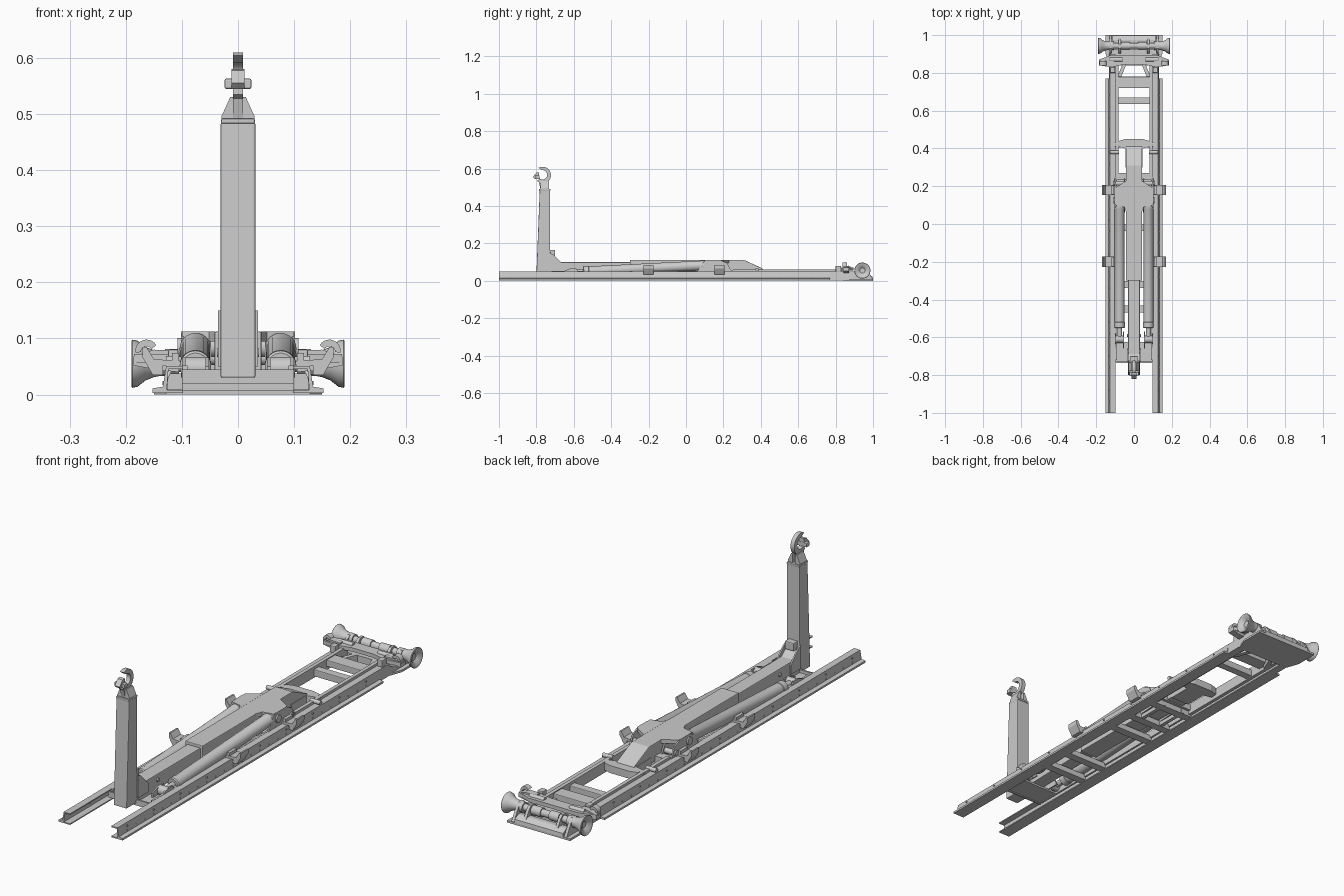
import bpy, bmesh, math
from mathutils import Vector


def finish(name, bm, smooth=False, bevel=0):
    bmesh.ops.recalc_face_normals(bm, faces=bm.faces[:])
    me = bpy.data.meshes.new(name)
    bm.to_mesh(me)
    bm.free()
    ob = bpy.data.objects.new(name, me)
    bpy.context.collection.objects.link(ob)
    if bevel:
        m = ob.modifiers.new("Bevel", 'BEVEL')
        m.width, m.segments = bevel, 2
    if smooth:
        bpy.ops.object.select_all(action='DESELECT')
        ob.select_set(True)
        bpy.context.view_layer.objects.active = ob
        bpy.ops.object.shade_smooth_by_angle()
    return ob


def prism(name, pts, a, b, axis='x', smooth=False, bevel=0):
    """Extrude a 2D outline from a to b along an axis."""
    place = {'x': lambda p, d: (d, p[0], p[1]),
             'y': lambda p, d: (p[0], d, p[1]),
             'z': lambda p, d: (p[0], p[1], d)}[axis]
    bm = bmesh.new()
    lo = [bm.verts.new(place(p, a)) for p in pts]
    hi = [bm.verts.new(place(p, b)) for p in pts]
    bm.faces.new(lo)
    bm.faces.new(hi[::-1])
    n = len(pts)
    for i in range(n):
        j = (i + 1) % n
        bm.faces.new((lo[i], lo[j], hi[j], hi[i]))
    return finish(name, bm, smooth, bevel)


def box(name, x0, x1, y0, y1, z0, z1, bevel=0):
    return prism(name, [(x0, y0), (x1, y0), (x1, y1), (x0, y1)], z0, z1, 'z', bevel=bevel)


def turned(name, start, end, prof, n=32):
    """Turn (distance, radius) pairs round the line start-end, capped both ends."""
    s, d = Vector(start), (Vector(end) - Vector(start)).normalized()
    q = d.to_track_quat('Z', 'Y')
    bm = bmesh.new()
    rings = [[bm.verts.new(s + q @ Vector((r * math.cos(2 * math.pi * i / n),
             r * math.sin(2 * math.pi * i / n), t))) for i in range(n)] for t, r in prof]
    bm.faces.new(rings[0])
    bm.faces.new(rings[-1][::-1])
    for A, B in zip(rings, rings[1:]):
        for i in range(n):
            j = (i + 1) % n
            bm.faces.new((A[i], A[j], B[j], B[i]))
    return finish(name, bm, True)


def rod(name, start, end, r, n=24):
    return turned(name, start, end, [(0, r), ((Vector(end) - Vector(start)).length, r)], n)


def arc(cy, cz, r, a0, a1, n):
    return [(cy + r * math.cos(math.radians(a0 + (a1 - a0) * i / n)),
             cz + r * math.sin(math.radians(a0 + (a1 - a0) * i / n))) for i in range(n + 1)]


def flip(pts, s):
    return [(s * x, v) for x, v in pts]


# L-shaped hook arm: upright mast and horizontal boom
prism("hook_arm", [(-.80, .03), (-.782, .485), (-.727, .485), (-.727, .16), (-.72, .125), (-.69, .10),
                   (-.25, .10), (-.25, .04), (-.70, .03)], -.031, .031, bevel=.003)
box("arm_corner_lug", -.022, .022, -.73, -.70, .13, .165, .004)
for s in (-1, 1):
    prism("arm_corner_gusset", [(-.73, .05), (-.73, .15), (-.71, .14), (-.66, .09), (-.66, .05)],
          s * .03, s * .036)
    rod("boom_pin", (s * .03, -.59, .075), (s * .037, -.59, .075), .008)
# mast cap and neck
box("mast_collar", -.03, .03, -.785, -.725, .483, .492, .002)
for s in (-1, 1):
    prism("hook_neck_cheek", flip([(.006, .49), (.029, .49), (.029, .497), (.014, .53), (.006, .53)], s),
          -.778, -.732, 'y')
# hook: C shape opening forwards, with safety latch
hook = arc(-.767, .565, .045, 118, -70, 20) + [(-.742, .49), (-.778, .49), (-.787, .528), (-.797, .535)]
prism("hook", hook + arc(-.767, .567, .025, -125, 100, 20), -.009, .009, smooth=True)
box("latch_crossbar", -.024, .024, -.805, -.783, .545, .563, .003)
prism("latch_flap", [(-.82, .555), (-.81, .545), (-.785, .56), (-.785, .58), (-.80, .578)], -.012, .012)
# sliding sleeve and its sloping tail
prism("boom_sleeve", [(-.30, .112), (.31, .112), (.41, .066), (.42, .04), (.30, .035), (-.30, .035)],
      -.042, .042, bevel=.003)
prism("sleeve_tail", [(-.045, .30), (-.045, .40), (-.085, .41), (-.08, .44), (-.045, .45),
                      (.045, .45), (.08, .44), (.085, .41), (.045, .40), (.045, .30)], .03, .062, 'z')
rod("rear_arm_pivot", (-.10, .42, .045), (.10, .42, .045), .014)

# outer rail profile (x, z): channel open inwards with a splayed outer foot
RAIL = [(.098, .051), (.128, .051), (.134, .014), (.152, .011), (.152, .003), (.098, .003),
        (.098, .008), (.127, .008), (.124, .046), (.098, .046)]
REAR = [(.098, .051), (.128, .051), (.132, .003), (.098, .003), (.098, .008), (.126, .008),
        (.124, .046), (.098, .046)]
for s in (-1, 1):
    prism("outer_rail", flip(RAIL, s), -1, .77, 'y')
    prism("outer_rail_rear", flip(REAR, s), .77, .90, 'y')
    # bolt rows on the rail
    for i in range(28):
        y = -.94 + i * .06
        for z in (.021, .039):
            if z < .03 or i % 3 == 0:
                rod("rail_bolt", (s * .126, y, z), (s * .1345, y, z), .0035, 8)
    # inner tipping-frame rails
    box("tipping_rail", s * .083, s * .099, .25, .86, .015, .062)
    box("inner_slide_rail", s * .09, s * .099, -.72, .25, .02, .052)
    # container guide saddles
    for y in (-.20, .18):
        prism("guide_saddle", flip([(.10, .051), (.135, .051), (.135, .035), (.152, .035), (.170, .066),
              (.170, .085), (.163, .085), (.15, .063), (.10, .06)], s), y - .027, y + .027, 'y')
        box("guide_stop", s * .105, s * .118, y - .025, y + .025, .058, .074)
    # lift cylinders, rods and end eyes
    lo, hi = Vector((s * .076, -.55, .050)), Vector((s * .076, .11, .083))
    L = (hi - lo).length
    turned("lift_cylinder", lo, hi, [(0, .024), (.004, .028), (.03, .028), (.032, .026),
           (L - .03, .026), (L - .025, .028), (L, .025)])
    rod("cylinder_rod", (s * .076, -.62, .047), lo, .013)
    rod("rod_eye", (s * .058, -.61, .047), (s * .094, -.61, .047), .02)
    for x in (.052, .094):
        prism("rod_eye_plate", [(-.66, .03), (-.66, .05), (-.62, .066), (-.585, .066), (-.57, .03)],
              s * x, s * (x + .006))
    # rear cylinder brackets and pivot lugs
    prism("cylinder_bracket", [(s * .04, .06), (s * .052, .09), (s * .10, .10), (s * .10, .19),
          (s * .07, .21), (s * .04, .23)], .095, .112, 'z')
    for x in (.048, .096):
        prism("pivot_lug", [(.06, .05), (.09, .10), (.12, .112), (.18, .112), (.22, .095), (.25, .04), (.08, .03)],
              s * x, s * (x + .006))
    rod("cylinder_pin", (s * .04, .125, .084), (s * .108, .125, .084), .017)
    rod("sleeve_pin", (s * .04, .215, .065), (s * .108, .215, .065), .012)
    rod("frame_lock_pin", (s * .08, .38, .06), (s * .128, .38, .06), .009)
    # diagonal braces near the rear
    prism("diagonal_brace", [(s * .035, .86), (s * .055, .86), (s * .095, .76), (s * .075, .76)], .012, .04, 'z')

# crossmembers between the rails
box("front_cross_plate", -.10, .10, -.73, -.625, .024, .032)
box("front_cross_lip", -.10, .10, -.735, -.727, .02, .045)
for y in (-.45, -.32, -.02, .10, .24, .55):
    if y != .55:
        box("crossmember", -.10, .10, y - .018, y + .018, .006, .03)
box("middle_cross_plate", -.098, .098, .232, .27, .03, .058)
box("tipping_cross_bar", -.09, .09, .635, .67, .02, .05, .003)
box("tipping_cross_plate", -.09, .09, .72, .78, .03, .058, .003)
for x in (-.05, .05):
    box("under_stringer", x - .008, x + .008, .08, .26, .008, .025)

# rear hinge deck
prism("rear_base_plate", [(-.128, .84), (.128, .84), (.15, .90), (.15, 1.0), (-.15, 1.0), (-.15, .90)],
      0, .009, 'z')
prism("rear_hinge_box", [(-.13, .009), (.13, .009), (.122, .038), (-.122, .038)], .86, .925, 'y')
prism("rear_sill", [(.955, .009), (1.0, .009), (.998, .022), (.975, .035), (.955, .035)], -.115, .115)
for x in (-.125, -.075, .075, .125):
    prism("roller_support", [(.89, .008), (.91, .06), (.93, .076), (.952, .076), (.968, .06), (.998, .008)],
          x - .006, x + .006)
# roller axle and flared end rollers
rod("roller_axle", (-.16, .943, .055), (.16, .943, .055), .015)
for s in (-1, 1):
    turned("end_roller", (s * .105, .943, .055), (s * .19, .943, .055),
           [(0, .022), (.035, .022), (.045, .024), (.06, .030), (.074, .041), (.083, .043),
            (.085, .041), (.083, .030), (.07, .014)])
    rod("axle_sleeve", (s * .02, .943, .055), (s * .065, .943, .055), .02)
# locking beam ahead of the rollers
prism("lock_beam", [(-.185, .84), (-.12, .83), (-.05, .845), (.05, .845), (.12, .83), (.185, .84),
                    (.185, .87), (.12, .895), (-.12, .895), (-.185, .87)], .056, .072, 'z')
for s in (-1, 1):
    prism("lock_arm", flip([(.105, .04), (.15, .045), (.186, .052), (.186, .068), (.15, .08), (.105, .078)], s),
          .842, .872, 'y')
    claw = arc(.163, .078, .020, 150, -10, 10) + arc(.163, .076, .010, 0, 150, 8)
    prism("lock_claw", flip(claw, s), .838, .862, 'y', smooth=True)
    box("lock_stop", s * .10, s * .125, .80, .83, .05, .08, .003)
    rod("lock_pivot", (s * .06, .87, .07), (s * .13, .87, .07), .011)
